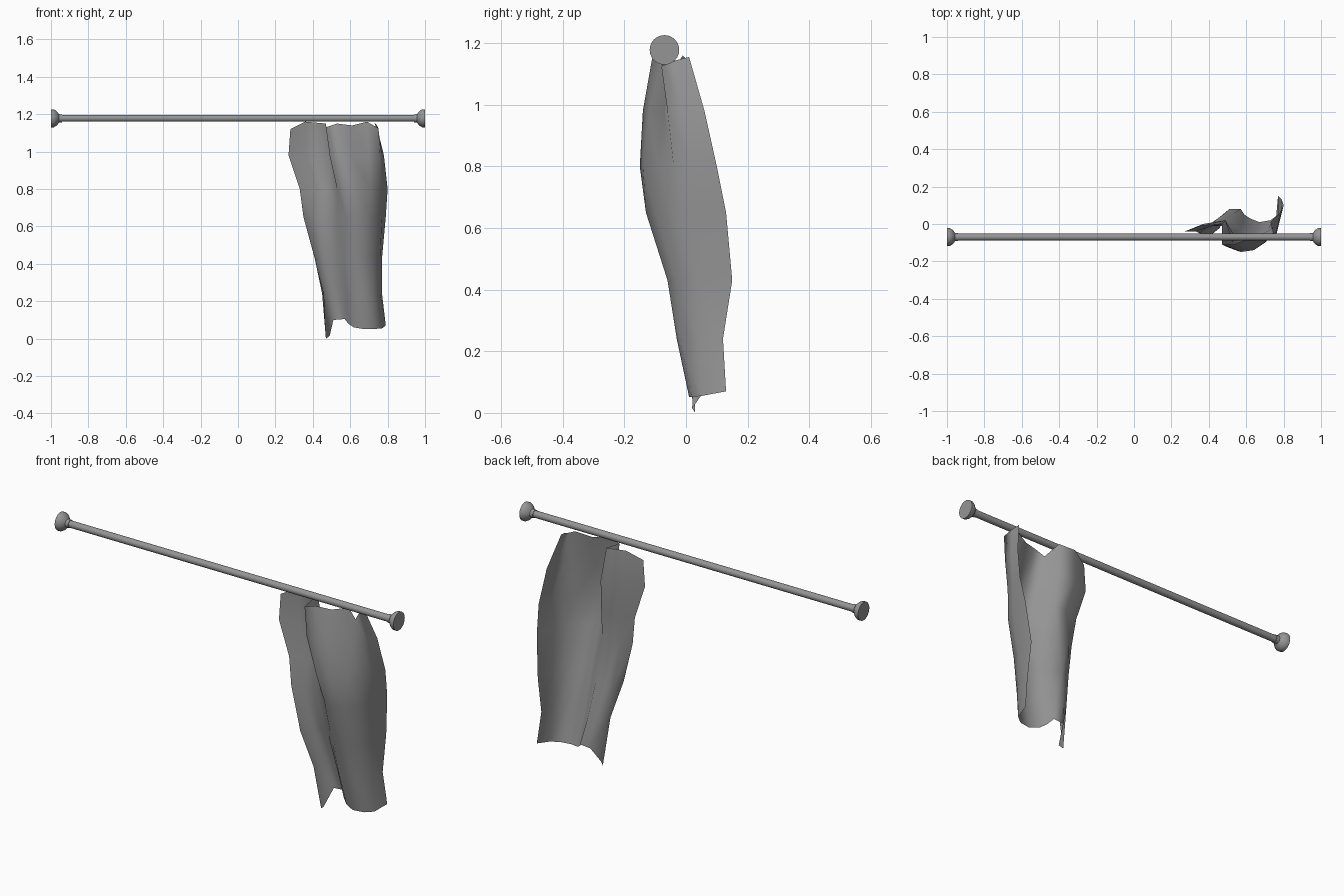
import bpy
import bmesh
import math
from mathutils import Matrix, Vector

cube = bpy.data.objects.get("Cube")
if cube:
    bpy.data.objects.remove(cube, do_unlink=True)

ROD_Y, ROD_Z = -0.07, 1.178
SIDES = 24


def make_material(name, rgb):
    mat = bpy.data.materials.new(name)
    mat.use_nodes = True
    colour = (*rgb, 1)
    mat.diffuse_color = colour
    mat.node_tree.nodes["Principled BSDF"].inputs["Base Color"].default_value = colour
    return mat


grey = make_material("plain grey", (0.3, 0.3, 0.3))


def finish(bm, name, angle):
    """Turn a bmesh into a smooth-shaded object."""
    mesh = bpy.data.meshes.new(name)
    bm.to_mesh(mesh)
    bm.free()
    mesh.materials.append(grey)
    obj = bpy.data.objects.new(name, mesh)
    bpy.context.collection.objects.link(obj)
    bpy.ops.object.select_all(action="DESELECT")
    obj.select_set(True)
    bpy.context.view_layer.objects.active = obj
    bpy.ops.object.shade_smooth_by_angle(angle=math.radians(angle))
    return obj


def lathe(name, profile):
    """Revolve (x, radius) points about the rod axis and cap both ends."""
    bm = bmesh.new()
    rings = []
    for x, radius in profile:
        ring = []
        for i in range(SIDES):
            turn = Matrix.Rotation(math.tau * i / SIDES, 3, "X")
            ring.append(bm.verts.new(Vector((x, ROD_Y, ROD_Z)) + turn @ Vector((0, 0, radius))))
        rings.append(ring)
    for a, b in zip(rings, rings[1:]):
        for i in range(SIDES):
            j = (i + 1) % SIDES
            bm.faces.new((a[i], a[j], b[j], b[i]))
    bm.faces.new(rings[0])
    bm.faces.new(rings[-1])
    bmesh.ops.recalc_face_normals(bm, faces=bm.faces)
    return finish(bm, name, 35)


# Rod and its two flared end caps
lathe("curtain_rod", [(-0.96, 0.018), (0.96, 0.018)])
cap = [(0.94, 0.021), (0.957, 0.022), (0.963, 0.031), (0.973, 0.041), (0.985, 0.048), (1, 0.048)]
for side, name in ((1, "left_end_cap"), (-1, "right_end_cap")):
    lathe(name, [(side * x, radius) for x, radius in cap])

# Hanging cloth: folded cross-sections from top to hem, (x, y) in hundredths
sections = [
    [(28, -4), (36, -1), (47, 0), (47, -11), (53, -11), (61, -8), (69, -5), (75, -8), (74, -3), (73, 1)],
    [(27, -4), (37, 0), (49, 2), (49, -12), (55, -14), (61, -12), (70, -7), (76, -6), (77, 0), (78, 6)],
    [(33, -4), (42, -1), (50, 0), (53, -10), (57, -15), (64, -14), (71, -9), (76, -4), (78, 2), (80, 10)],
    [(35, -5), (40, -1), (47, -1), (53, -5), (58, -10), (64, -13), (70, -10), (75, -5), (77, 1), (79, 13)],
    [(41, -6), (42, 1), (47, 2), (53, 0), (57, -3), (61, -6), (67, -6), (73, -3), (76, 4), (77, 15)],
    [(46, -2), (45, 3), (49, 6), (54, 6), (58, 1), (61, -2), (67, -3), (72, -2), (76, 4), (77, 12)],
    [(47, 3), (49, 2), (51, 8), (57, 8), (59, 5), (62, 3), (67, 1), (73, 2), (77, 5), (79, 13)],
]
columns = len(sections[0])
top_edge = [1.12, 1.16, 1.15, 1.13, 1.15, 1.14, 1.16, 1.125, 1.145, 1.155]
hem = [0, 0.015, 0.1, 0.105, 0.08, 0.06, 0.052, 0.052, 0.055, 0.07]
levels = [[z] * columns for z in (0.98, 0.8, 0.65, 0.43, 0.24)]
heights = [top_edge] + levels + [hem]

bm = bmesh.new()
grid = [[bm.verts.new((x / 100, y / 100, z)) for (x, y), z in zip(row, zs)]
        for row, zs in zip(sections, heights)]
for upper, lower in zip(grid, grid[1:]):
    for i in range(columns - 1):
        bm.faces.new((upper[i], lower[i], lower[i + 1], upper[i + 1]))
finish(bm, "hanging_cloth", 180)
